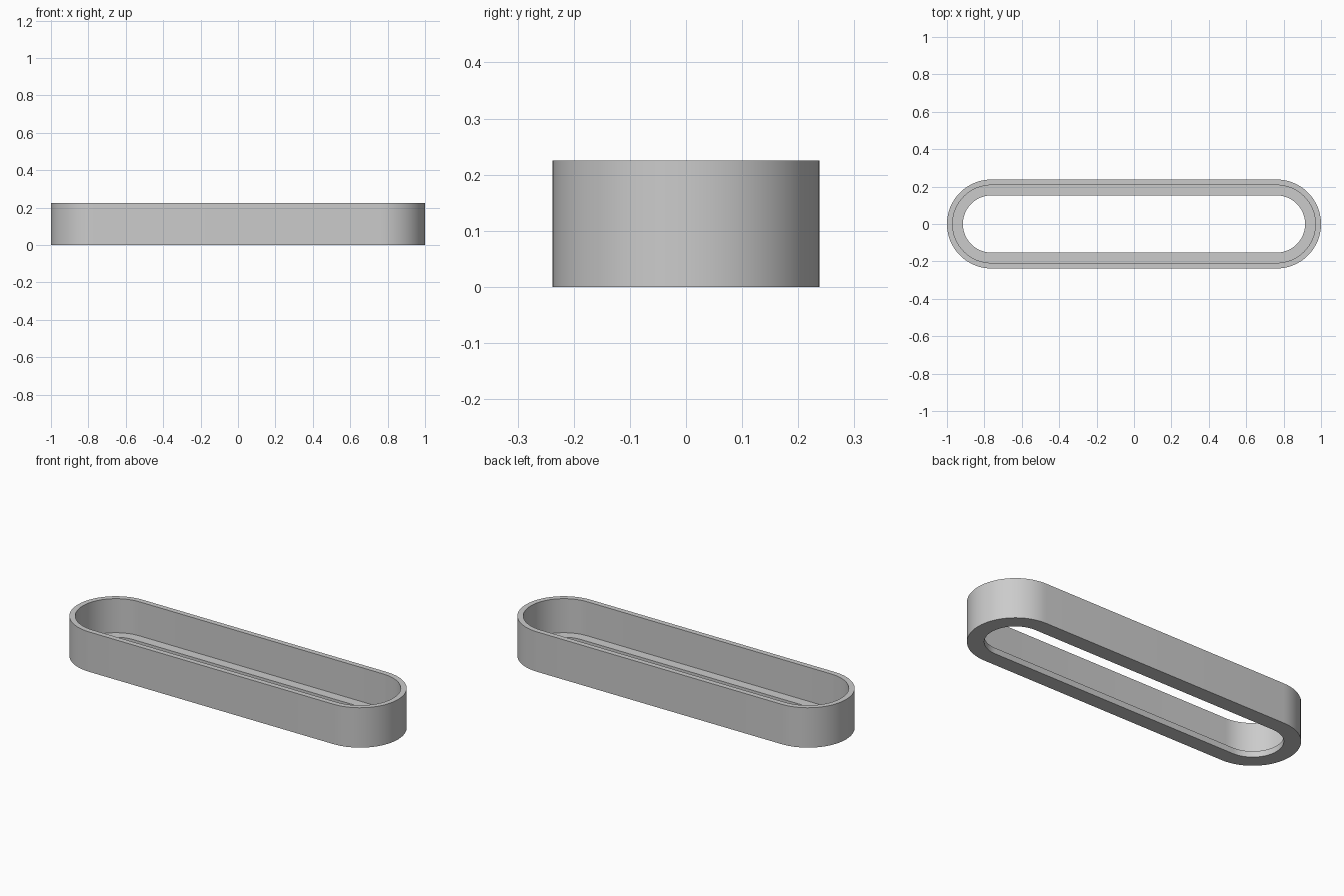
import bpy, bmesh, math

if "Cube" in bpy.data.objects:
    bpy.data.objects.remove(bpy.data.objects["Cube"])

# Overall sizes
HALF_LENGTH, RADIUS, HEIGHT = 1.0, 0.238, 0.225
WALL, LEDGE_WIDTH, LEDGE_HEIGHT = 0.03, 0.085, 0.033
STRAIGHT = HALF_LENGTH - RADIUS
SEGMENTS = 32  # per rounded end


def stadium(bm, inset, z):
    """Loop of vertices round a slot outline, moved inward by inset."""
    r = RADIUS - inset
    loop = []
    for side in (1, -1):
        for i in range(SEGMENTS + 1):
            a = -math.pi / 2 + math.pi * i / SEGMENTS
            loop.append(bm.verts.new((side * (STRAIGHT + r * math.cos(a)),
                                      side * r * math.sin(a), z)))
    return loop


# Cross-section as (inset, height): outer wall, rim, inner wall, ledge
profile = [(0, 0), (0, HEIGHT), (WALL, HEIGHT), (WALL, LEDGE_HEIGHT),
           (LEDGE_WIDTH, LEDGE_HEIGHT), (LEDGE_WIDTH, 0)]

# Slot-shaped frame with an inner ledge round the opening
bm = bmesh.new()
loops = [stadium(bm, inset, z) for inset, z in profile]
for k, lower in enumerate(loops):
    upper = loops[(k + 1) % len(loops)]
    n = len(lower)
    for i in range(n):
        j = (i + 1) % n
        bm.faces.new((lower[i], lower[j], upper[j], upper[i]))
bmesh.ops.recalc_face_normals(bm, faces=bm.faces)
mesh = bpy.data.meshes.new("slot_frame")
bm.to_mesh(mesh)
bm.free()

frame = bpy.data.objects.new("slot_frame", mesh)
bpy.context.collection.objects.link(frame)

# Plain grey
grey = bpy.data.materials.new("light_grey")
grey.diffuse_color = (0.6, 0.6, 0.6, 1)
grey.use_nodes = True
grey.node_tree.nodes["Principled BSDF"].inputs["Base Color"].default_value = grey.diffuse_color
mesh.materials.append(grey)

# Smooth round ends, sharp rims
bpy.context.view_layer.objects.active = frame
frame.select_set(True)
bpy.ops.object.shade_smooth_by_angle(angle=math.radians(30))
